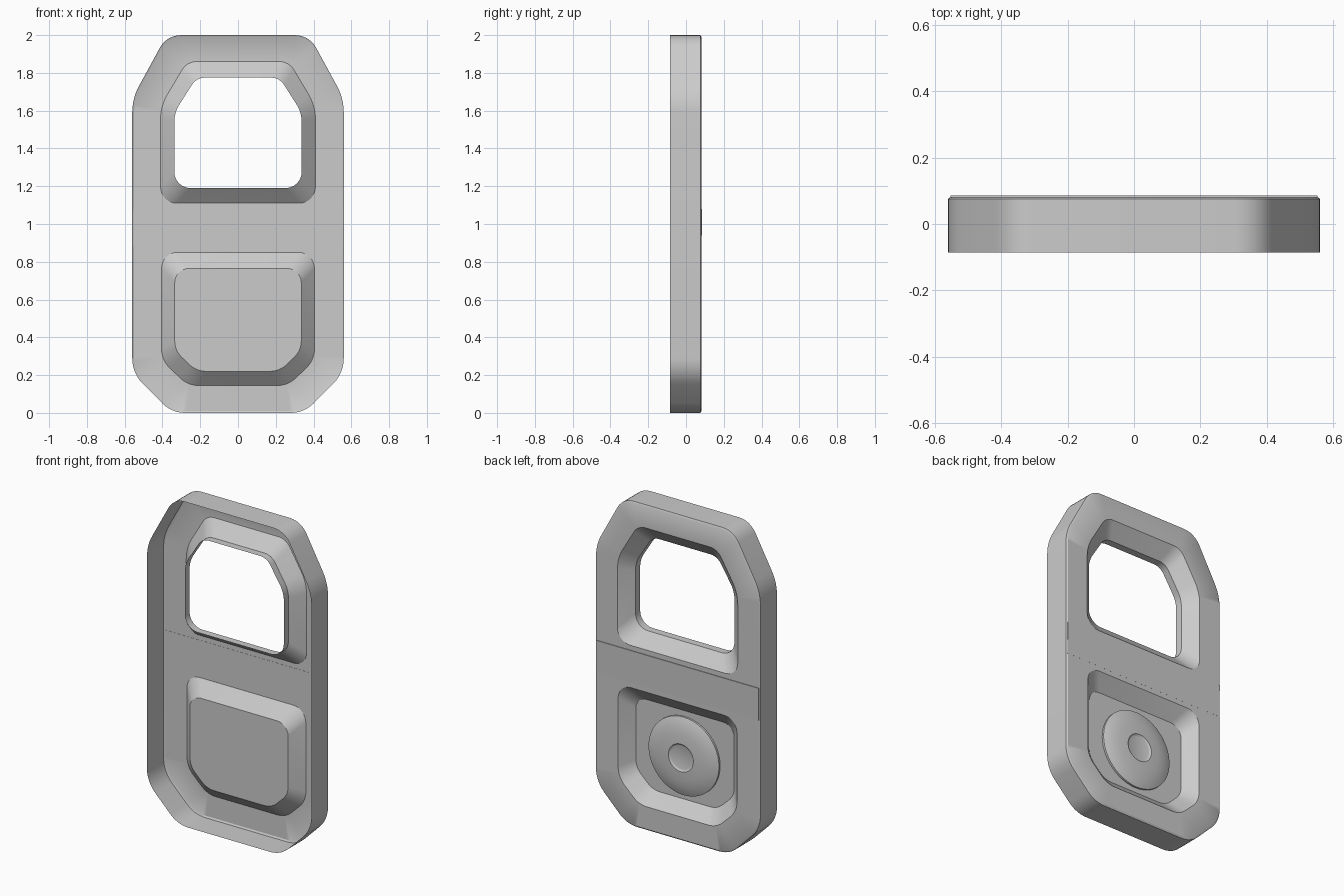
import bpy, bmesh, math
from mathutils import Vector

if "Cube" in bpy.data.objects:
    bpy.data.objects.remove(bpy.data.objects["Cube"])

BACK = 0.082      # back sheet
FRONT = -0.086    # open front rim
DENT = 0.01       # bottom of the pressed recesses


def outline(half, n=7):
    """Rounded closed outline (x, z) from right-half corners (x, z, tangent length)."""
    corners = half + [(-x, z, t) for x, z, t in reversed(half)]
    pts = []
    for i, (x, z, t) in enumerate(corners):
        c = Vector((x, z))
        a = c + (Vector(corners[i - 1][:2]) - c).normalized() * t
        b = c + (Vector(corners[(i + 1) % len(corners)][:2]) - c).normalized() * t
        # weighted curve that matches a circular arc
        w = math.sin((a - c).angle(b - c) / 2)
        for k in range(n):
            u = k / (n - 1)
            p, q, r = (1 - u) ** 2, 2 * w * u * (1 - u), u * u
            pts.append((a * p + c * q + b * r) / (p + q + r))
    return pts


def ring(bm, pts, y):
    return [bm.verts.new((p[0], y, p[1])) for p in pts]


def bridge(bm, a, b):
    for i in range(len(a)):
        j = (i + 1) % len(a)
        bm.faces.new((a[i], a[j], b[j], b[i]))


def loop_edges(bm, loop):
    return [bm.edges.get((loop[i - 1], loop[i])) for i in range(len(loop))]


def finish(name, bm, angle=30):
    bmesh.ops.recalc_face_normals(bm, faces=bm.faces[:])
    mesh = bpy.data.meshes.new(name)
    bm.to_mesh(mesh)
    bm.free()
    ob = bpy.data.objects.new(name, mesh)
    bpy.context.collection.objects.link(ob)
    bpy.ops.object.select_all(action='DESELECT')
    ob.select_set(True)
    bpy.context.view_layer.objects.active = ob
    bpy.ops.object.shade_smooth_by_angle(angle=math.radians(angle))
    return ob


# Corner profiles of the right half, bottom to top
outer = outline([(.35, 0, .07), (.56, .21, .08), (.56, 1.665, .075), (.377, 2, .075)])
rim = [(x * .983, 1 + (z - 1) * .99) for x, z in outer]
window_big = outline([(.41, 1.11, .085), (.41, 1.625, .07), (.27, 1.86, .05)])
window_small = outline([(.337, 1.19, .085), (.337, 1.59, .05), (.22, 1.775, .045)])
panel_big = outline([(.265, .145, .055), (.405, .28, .06), (.405, .85, .085)])
panel_small = outline([(.22, .22, .05), (.335, .33, .05), (.335, .765, .075)])

# Pressed door shell: side wall, small bevel, back sheet, two recesses
bm = bmesh.new()
front = ring(bm, outer, FRONT)
side = ring(bm, outer, BACK - .006)
edge = ring(bm, rim, BACK)
win_a = ring(bm, window_big, BACK)
win_b = ring(bm, window_small, DENT)
win_c = ring(bm, window_small, DENT - .045)
pan_a = ring(bm, panel_big, BACK)
pan_b = ring(bm, panel_small, DENT)
for a, b in ((front, side), (side, edge), (win_a, win_b), (win_b, win_c), (pan_a, pan_b)):
    bridge(bm, a, b)
bm.faces.new(pan_b)
bmesh.ops.triangle_fill(
    bm, use_beauty=True, normal=(0, 1, 0),
    edges=loop_edges(bm, edge) + loop_edges(bm, win_a) + loop_edges(bm, pan_a))
finish("door_shell", bm)

# Tapered belt strip across the back
bm = bmesh.new()
section = [(BACK - .001, 1.08), (BACK + .004, 1.08), (BACK + .0003, .88), (BACK - .001, .88)]
left = [bm.verts.new((-.553, y, z)) for y, z in section]
right = [bm.verts.new((.553, y, z)) for y, z in section]
bridge(bm, left, right)
bm.faces.new(left)
bm.faces.new(right)
finish("belt_strip", bm)

# Round domed boss with a dimpled hub in the lower recess
bm = bmesh.new()
profile = [(.24, 0), (.24, .012), (.215, .022), (.18, .031), (.14, .037),
           (.085, .04), (.078, .034), (.072, .032)]
rings = []
for r, h in profile:
    pts = [(r * math.cos(2 * math.pi * k / 48), .49 + r * math.sin(2 * math.pi * k / 48))
           for k in range(48)]
    rings.append(ring(bm, pts, DENT + h))
for a, b in zip(rings, rings[1:]):
    bridge(bm, a, b)
bm.faces.new(rings[-1])
finish("round_boss", bm)
